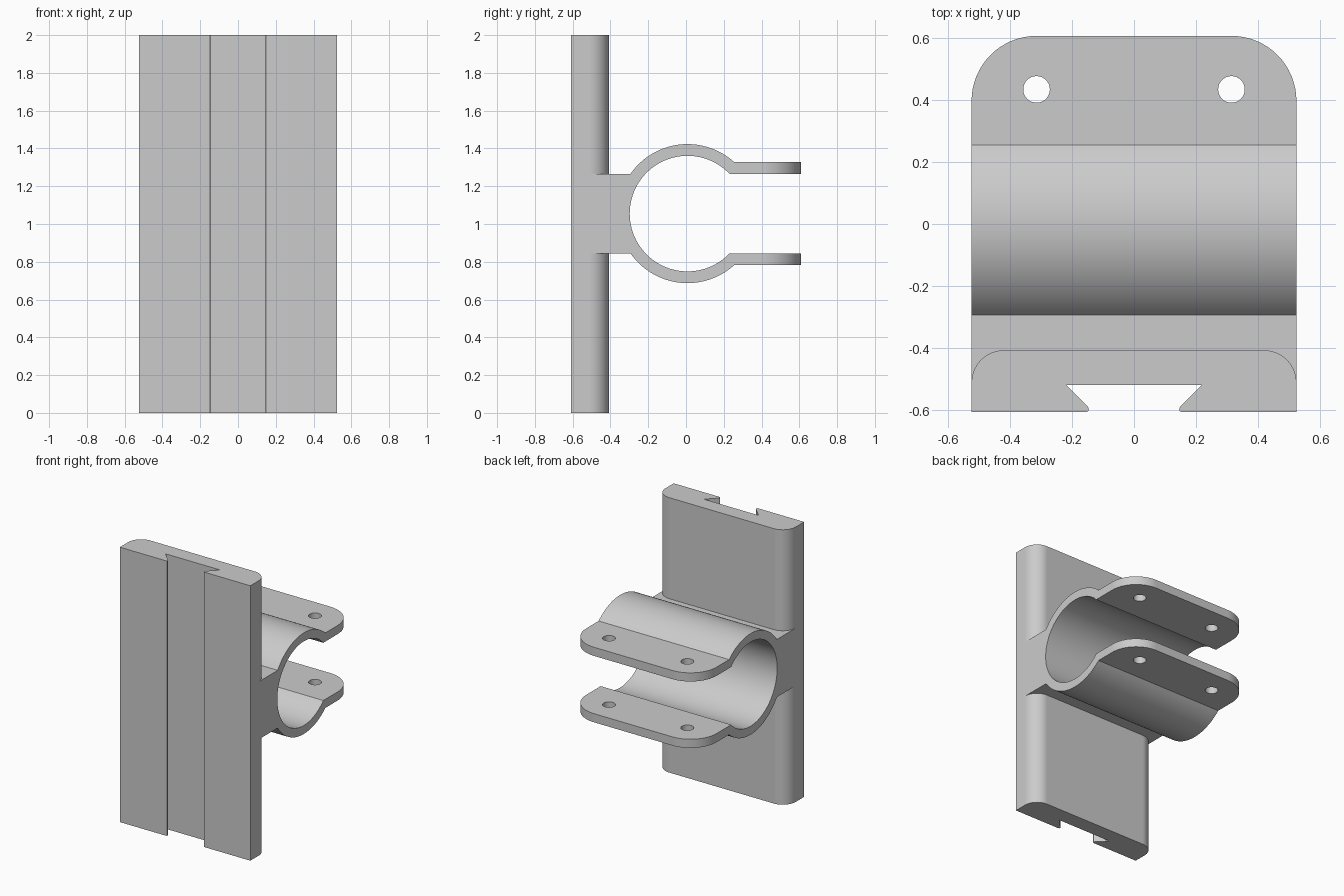
import bpy, bmesh
from math import sin, cos, asin, pi
from mathutils import Vector

if "Cube" in bpy.data.objects:
    bpy.data.objects.remove(bpy.data.objects["Cube"], do_unlink=True)

HALF_W, Y_END, MID_Z = 0.525, 0.608, 1.055

grey = bpy.data.materials.new("plain grey")
grey.use_nodes = True
grey.diffuse_color = (0.6, 0.6, 0.6, 1)
grey.node_tree.nodes["Principled BSDF"].inputs["Base Color"].default_value = (0.6, 0.6, 0.6, 1)


def arc(cx, cy, r, a, b, n):
    """Points on an arc from angle a to angle b."""
    return [(cx + r * cos(a + (b - a) * i / n), cy + r * sin(a + (b - a) * i / n))
            for i in range(n + 1)]


def prism(name, points, sweep, bevel=None):
    """Extrude a closed 3D outline along a vector, optionally rounding chosen edges."""
    bm = bmesh.new()
    face = bm.faces.new([bm.verts.new(p) for p in points])
    new = bmesh.ops.extrude_face_region(bm, geom=[face], use_keep_orig=True)["geom"]
    bmesh.ops.translate(bm, vec=sweep, verts=[v for v in new if isinstance(v, bmesh.types.BMVert)])
    bmesh.ops.recalc_face_normals(bm, faces=bm.faces)
    if bevel:
        rule, radius = bevel
        bmesh.ops.bevel(bm, geom=[e for e in bm.edges if rule(e)], offset=radius,
                        segments=16, profile=0.5, affect='EDGES')
    mesh = bpy.data.meshes.new(name)
    bm.to_mesh(mesh)
    bm.free()
    mesh.materials.append(grey)
    ob = bpy.data.objects.new(name, mesh)
    bpy.context.collection.objects.link(ob)
    return ob


def activate(ob):
    bpy.ops.object.select_all(action='DESELECT')
    ob.select_set(True)
    bpy.context.view_layer.objects.active = ob


def finish(ob):
    """Smooth the curves, keep the flats flat and the edges sharp."""
    activate(ob)
    bpy.ops.object.shade_smooth_by_angle(angle=pi / 6)
    ob.modifiers.new("flat faces", 'WEIGHTED_NORMAL').keep_sharp = True


# Mounting plate: rounded back corners and a dovetail slot down the front
half = [(0.22, -0.52), (0.149, -0.591), (0.146, -0.598), (0.148, -0.605), (0.155, -Y_END),
        (HALF_W, -Y_END)] + arc(HALF_W - 0.105, -0.513, 0.105, 0, pi / 2, 14)
outline = half + [(-x, y) for x, y in reversed(half)]
plate = prism("mounting_plate", [(x, y, 0) for x, y in outline], Vector((0, 0, 2)))
finish(plate)

# Clamp: neck, split ring and two flanges as one side profile
CY, R_OUT, R_IN, NECK, FLANGE = 0.008, 0.368, 0.306, 0.21, 0.273
a_neck, a_out, a_in = asin(NECK / R_OUT), asin(FLANGE / R_OUT), asin(NECK / R_IN)
side = ([(-0.513, -NECK)]
        + arc(CY, 0, R_OUT, pi + a_neck, 2 * pi - a_out, 32)
        + [(Y_END, -FLANGE), (Y_END, -NECK)]
        + arc(CY, 0, R_IN, 2 * pi - a_in, a_in, 72)
        + [(Y_END, NECK), (Y_END, FLANGE)]
        + arc(CY, 0, R_OUT, a_out, pi - a_neck, 32)
        + [(-0.513, NECK)])


def flange_corner(e):
    a, b = (v.co for v in e.verts)
    return min(a.y, b.y) > Y_END - 0.001 and abs(a.x - b.x) < 0.001


clamp = prism("split_clamp", [(-HALF_W, y, MID_Z + z) for y, z in side],
              Vector((2 * HALF_W, 0, 0)), (flange_corner, 0.21))

# Bolt holes through both flanges
for x in (-0.315, 0.315):
    circle = arc(x, 0.435, 0.043, 0, 2 * pi, 32)[:-1]
    cutter = prism("hole_cutter", [(px, py, 0.6) for px, py in circle], Vector((0, 0, 0.9)))
    cutter.hide_render = True
    cut = clamp.modifiers.new("hole", 'BOOLEAN')
    cut.operation, cut.object, cut.solver = 'DIFFERENCE', cutter, 'EXACT'
    activate(clamp)
    bpy.ops.object.modifier_apply(modifier=cut.name)
    bpy.data.objects.remove(cutter, do_unlink=True)
finish(clamp)
